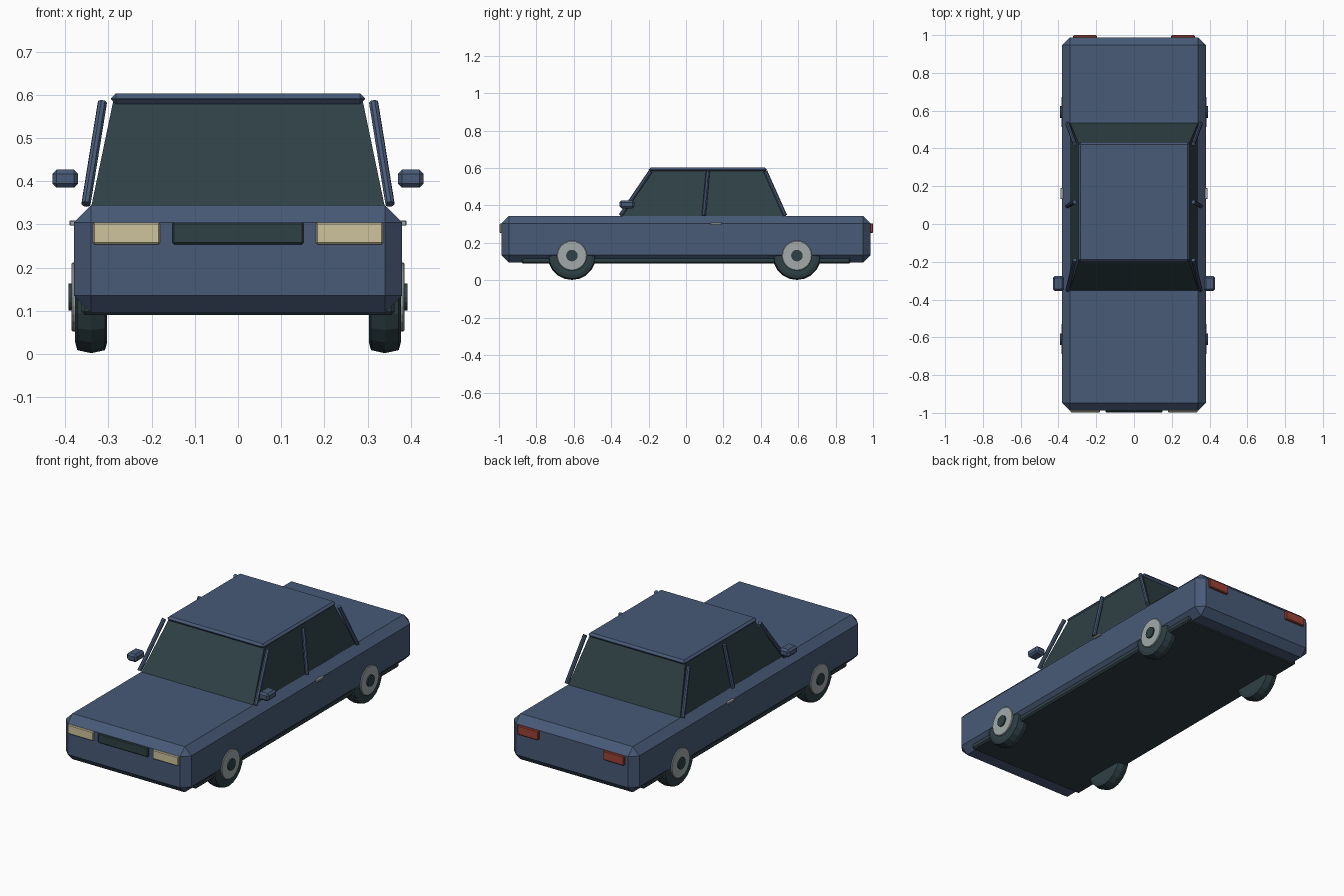
import bpy, bmesh, math
from mathutils import Vector

if "Cube" in bpy.data.objects:
    bpy.data.objects.remove(bpy.data.objects["Cube"])


def material(name, rgb):
    m = bpy.data.materials.new(name)
    m.diffuse_color = (*rgb, 1)
    m.use_nodes = True
    m.node_tree.nodes["Principled BSDF"].inputs["Base Color"].default_value = m.diffuse_color
    return m


BLUE = material("slate_blue_paint", (0.065, 0.102, 0.185))
DARK = material("dark_glass_and_rubber", (0.028, 0.052, 0.060))
CREAM = material("cream_lamp", (0.62, 0.55, 0.34))
RED = material("red_lamp", (0.33, 0.055, 0.04))
GREY = material("light_grey_metal", (0.36, 0.40, 0.40))


def finish(name, bm, mat):
    bmesh.ops.recalc_face_normals(bm, faces=bm.faces)
    me = bpy.data.meshes.new(name)
    bm.to_mesh(me)
    bm.free()
    me.materials.append(mat)
    ob = bpy.data.objects.new(name, me)
    bpy.context.collection.objects.link(ob)
    return ob


def box(name, lo, hi, mat, bevel=0.0):
    """Box between two corners with a flat chamfer."""
    bm = bmesh.new()
    bmesh.ops.create_cube(bm, size=1)
    for v in bm.verts:
        v.co = Vector([(a + b) / 2 + c * (b - a) for a, b, c in zip(lo, hi, v.co)])
    if bevel:
        bmesh.ops.bevel(bm, geom=bm.edges[:], offset=bevel, segments=1,
                        affect='EDGES', profile=0.5)
    return finish(name, bm, mat)


def mirrored_box(name, lo, hi, mat, bevel=0.0):
    for side, s in (("right", 1), ("left", -1)):
        xs = sorted((lo[0] * s, hi[0] * s))
        box(f"{side}_{name}", (xs[0], *lo[1:]), (xs[1], *hi[1:]), mat, bevel)


def lathe_x(name, profile, centre, side, mat, n):
    """Closed solid turned around the x axis; profile is (x, radius) pairs."""
    bm = bmesh.new()
    rings = []
    for x, r in profile:
        rings.append([bm.verts.new((side * x,
                                    centre[0] + r * math.sin(2 * math.pi * i / n),
                                    centre[1] - r * math.cos(2 * math.pi * i / n)))
                      for i in range(n)])
    for a, b in zip(rings, rings[1:]):
        for i in range(n):
            j = (i + 1) % n
            bm.faces.new((a[i], a[j], b[j], b[i]))
    bm.faces.new(rings[0])
    bm.faces.new(rings[-1])
    return finish(name, bm, mat)


def rod(name, p, q, radius, mat):
    p, q = Vector(p), Vector(q)
    bm = bmesh.new()
    bmesh.ops.create_cone(bm, cap_ends=True, segments=8, radius1=radius,
                          radius2=radius, depth=(q - p).length)
    ob = finish(name, bm, mat)
    ob.location = (p + q) / 2
    ob.rotation_euler = (q - p).to_track_quat('Z', 'Y').to_euler()
    return ob


# Body shell and underbody
box("body_shell", (-0.38, -0.987, 0.095), (0.38, 0.987, 0.345), BLUE, 0.04)
box("underbody", (-0.362, -0.88, 0.09), (0.362, 0.88, 0.14), DARK, 0.008)

# Cabin glass: a tapered block
cabin = box("cabin_glass", (-0.34, -0.355, 0.34), (0.34, 0.537, 0.585), DARK)
for v in cabin.data.vertices:
    if v.co.z > 0.5:
        v.co.x = math.copysign(0.289, v.co.x)
        v.co.y = -0.185 if v.co.y < 0 else 0.42

# Roof panel
box("roof", (-0.294, -0.2, 0.579), (0.294, 0.433, 0.603), BLUE, 0.011)

# Window pillars, standing slightly off the glass
for side, s in (("right", 1), ("left", -1)):
    for part, y0, y1 in (("front", -0.35, -0.19), ("middle", 0.095, 0.117),
                         ("rear", 0.53, 0.425)):
        rod(f"{side}_{part}_pillar", (s * 0.352, y0, 0.347),
            (s * 0.314, y1, 0.582), 0.011, BLUE)

# Door mirrors and handles
mirrored_box("door_mirror", (0.37, -0.355, 0.385), (0.43, -0.275, 0.427), BLUE, 0.01)
mirrored_box("door_handle", (0.375, 0.132, 0.297), (0.39, 0.19, 0.309), GREY, 0.002)

# Lamps and grille
mirrored_box("headlamp", (0.18, -0.997, 0.254), (0.336, -0.983, 0.305), CREAM, 0.004)
mirrored_box("tail_lamp", (0.197, 0.983, 0.254), (0.322, 1.0, 0.305), RED, 0.004)
box("grille", (-0.152, -0.997, 0.254), (0.152, -0.983, 0.305), DARK, 0.004)

# Wheels with hub discs and dark centre caps
for side, s in (("right", 1), ("left", -1)):
    for end, y in (("front", -0.61), ("rear", 0.593)):
        c = (y, 0.132)
        lathe_x(f"{side}_{end}_tyre", [(0.303, 0.105), (0.308, 0.123), (0.34, 0.13),
                (0.372, 0.123), (0.377, 0.105)], c, s, DARK, 20)
        lathe_x(f"{side}_{end}_hub_disc", [(0.36, 0.08), (0.382, 0.08), (0.385, 0.077)],
                c, s, GREY, 24)
        lathe_x(f"{side}_{end}_centre_cap", [(0.37, 0.031), (0.392, 0.031)],
                c, s, DARK, 16)
